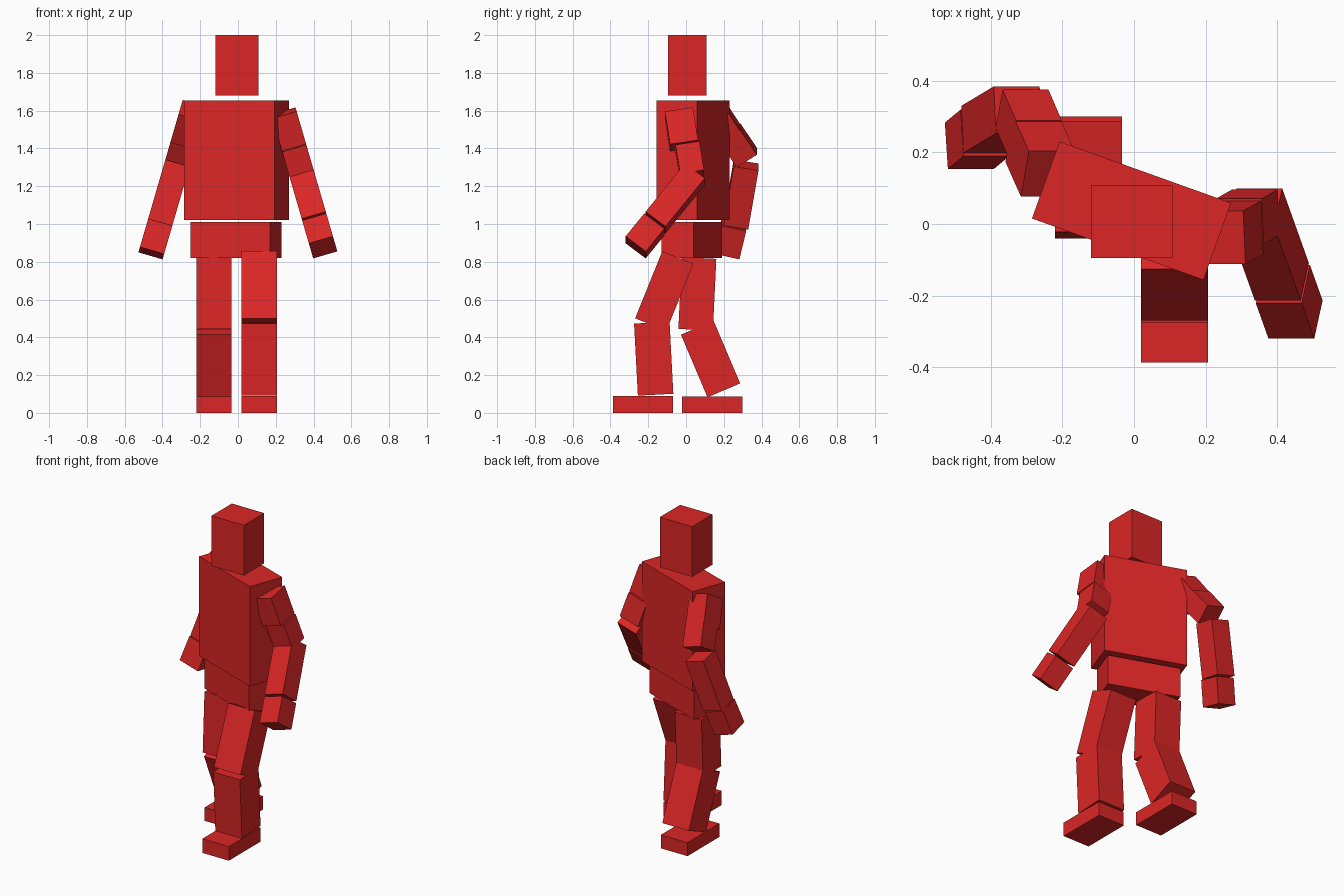
import bpy
from math import radians
from mathutils import Matrix, Vector

if "Cube" in bpy.data.objects:
    bpy.data.objects.remove(bpy.data.objects["Cube"])

red = bpy.data.materials.new("red")
red.diffuse_color = (0.716, 0.019, 0.019, 1)
red.use_nodes = True
red.node_tree.nodes["Principled BSDF"].inputs["Base Color"].default_value = red.diffuse_color


def box(name, size, centre, pitch=0, yaw=0, frame=Matrix()):
    """Box turned by pitch (about x, positive swings the bottom back) and yaw (about z)."""
    bpy.ops.mesh.primitive_cube_add(size=1)
    ob = bpy.context.object
    ob.name = name
    m = (frame @ Matrix.Translation(Vector(centre))
         @ Matrix.Rotation(radians(yaw), 4, 'Z')
         @ Matrix.Rotation(radians(pitch), 4, 'X')
         @ Matrix.Diagonal((*size, 1)))
    ob.data.transform(m)
    ob.data.materials.append(red)


# Head, and the trunk twisted about the vertical
box("head", (0.228, 0.204, 0.32), (-0.006, 0.007, 1.84))
box("torso", (0.508, 0.228, 0.635), (-0.007, 0.037, 1.3375), yaw=-19.7)
box("pelvis", (0.446, 0.18, 0.19), (-0.01, 0.03, 0.915), yaw=-19.7)

# Legs: part, depth, length, y, z, pitch
legs = {
    "forward": (0.1125, [("thigh", 0.178, 0.383, -0.115, 0.645, -22),
                         ("shin", 0.188, 0.382, -0.171, 0.287, 3),
                         ("foot", 0.316, 0.09, -0.228, 0.045, 0)]),
    "rear": (-0.127, [("thigh", 0.183, 0.38, 0.06, 0.63, -2.7),
                      ("shin", 0.188, 0.36, 0.13, 0.285, 23),
                      ("foot", 0.32, 0.086, 0.14, 0.043, 0)]),
}
for side, (x, parts) in legs.items():
    for part, depth, length, y, z, pitch in parts:
        box(f"{side}_{part}", (0.187, depth, length), (x, y, z), pitch)

# Arms, splayed outward: part, depth, length, y, height along the arm, pitch
arms = {
    1: ("forward", [("shoulder", 0.15, 0.182, -0.024, 1.367, 8.6),
                    ("upper_arm", 0.128, 0.16, 0.020, 1.193, 9),
                    ("forearm", 0.133, 0.338, -0.057, 0.986, -38),
                    ("hand", 0.135, 0.16, -0.217, 0.779, -38)]),
    -1: ("rear", [("shoulder", 0.15, 0.182, 0.188, 1.392, 32),
                  ("upper_arm", 0.128, 0.16, 0.278, 1.278, 33),
                  ("forearm", 0.133, 0.33, 0.291, 1.007, -9.5),
                  ("hand", 0.133, 0.16, 0.236, 0.762, -13)]),
}
for sign, (side, parts) in arms.items():
    splay = Matrix.Rotation(radians(-16.2 * sign), 4, 'Y')
    for part, depth, length, y, z, pitch in parts:
        box(f"{side}_{part}", (0.133, depth, length), (sign * 0.677, y, z), pitch, frame=splay)
